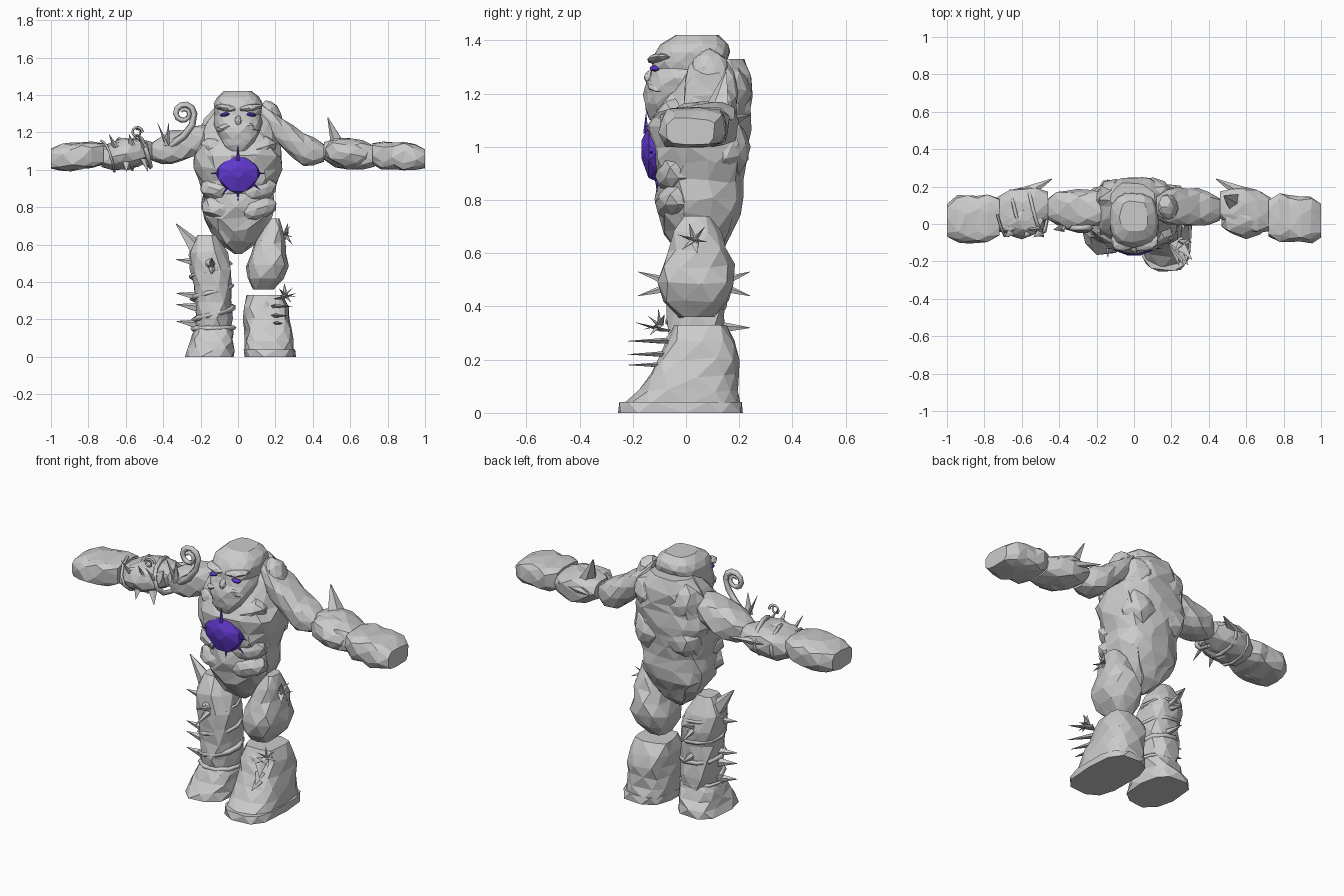
import bpy, bmesh, math, random
from mathutils import Vector, Matrix

random.seed(4)
cube = bpy.data.objects.get("Cube")
if cube:
    bpy.data.objects.remove(cube, do_unlink=True)


def material(name, rgb):
    mat = bpy.data.materials.new(name)
    mat.use_nodes = True
    mat.diffuse_color = (*rgb, 1)
    mat.node_tree.nodes["Principled BSDF"].inputs["Base Color"].default_value = (*rgb, 1)
    return mat


STONE = material("grey stone", (.6, .6, .6))
PURPLE = material("purple crystal", (.12, .04, .62))


def finish(bm, name, mat):
    bmesh.ops.recalc_face_normals(bm, faces=bm.faces)
    mesh = bpy.data.meshes.new(name)
    bm.to_mesh(mesh)
    bm.free()
    mesh.materials.append(mat)
    obj = bpy.data.objects.new(name, mesh)
    bpy.context.collection.objects.link(obj)


def sample(values, t):
    """Value at fraction t along evenly spaced keys."""
    f = t * (len(values) - 1)
    i = min(int(f), len(values) - 2)
    return values[i] + (values[i + 1] - values[i]) * (f - i)


def rock(name, axis, path, widths, depth, sides=10, power=.75, jitter=.009, mat=STONE, mirror=1):
    """Faceted rock: rings of the given widths, evenly spaced along the path.
    The second radius of a ring is its width times the depth ratio."""
    bm = bmesh.new()
    centres = [Vector(p) for p in path]
    rings = []
    last = len(widths) - 1
    for i, width in enumerate(widths):
        t = i / last
        ratio = sample(depth, t)
        slide = jitter if 0 < i < last else 0
        ring = []
        for k in range(sides):
            angle = math.tau * (k + i % 2 / 2) / sides + random.uniform(-jitter, jitter) * sides
            c, s = math.cos(angle), math.sin(angle)
            grow = width + random.uniform(-jitter, jitter) * min(1, width * sides)
            a = grow * math.copysign(abs(c) ** power, c)
            b = grow * ratio * math.copysign(abs(s) ** power, s)
            along = random.uniform(-slide, slide)
            offset = {"X": (along, a, b), "Y": (a, along, b), "Z": (a, b, along)}[axis]
            co = sample(centres, t) + Vector(offset)
            co.x *= mirror
            ring.append(bm.verts.new(co))
        rings.append(ring)
    for i, (low, high) in enumerate(zip(rings, rings[1:])):
        for k in range(sides):
            n = (k + 1) % sides
            if i % 2:
                bm.faces.new((low[k], low[n], high[n]))
                bm.faces.new((low[k], high[n], high[k]))
            else:
                bm.faces.new((low[k], low[n], high[k]))
                bm.faces.new((low[n], high[n], high[k]))
    bm.faces.new(rings[0])
    bm.faces.new(rings[-1])
    finish(bm, name, mat)


def lump(name, centre, size, tilt=0, mat=STONE, rough=.12):
    """Low-poly boulder."""
    bm = bmesh.new()
    bmesh.ops.create_icosphere(bm, subdivisions=2, radius=1)
    for v in bm.verts:
        v.co *= 1 + random.uniform(-rough, rough / 2)
    bm.transform(Matrix.Translation(centre) @ Matrix.Rotation(tilt, 4, "Y") @ Matrix.Diagonal((*size, 1)))
    finish(bm, name, mat)


def spike(name, base, tip, radius, mat=STONE, flat=1):
    """Cone from base to tip; a small flat value turns it into a leaf or blade."""
    start = Vector(base)
    reach = Vector(tip) - start
    bm = bmesh.new()
    bmesh.ops.create_cone(bm, cap_ends=True, segments=5, radius1=radius, radius2=radius / 20, depth=reach.length)
    turn = reach.to_track_quat("Z", "Y").to_matrix().to_4x4()
    bm.transform(Matrix.Translation(start + reach / 2) @ turn @ Matrix.Diagonal((1, flat, 1, 1)))
    finish(bm, name, mat)


def vine(name, points, radius):
    curve = bpy.data.curves.new(name, "CURVE")
    curve.dimensions = "3D"
    curve.bevel_depth = radius
    curve.bevel_resolution = 0
    curve.use_fill_caps = True
    spline = curve.splines.new("POLY")
    spline.points.add(len(points) - 1)
    for i, co in enumerate(points):
        spline.points[i].co = (*co, 1)
        spline.points[i].radius = 1 - i / len(points) / 2
    curve.materials.append(STONE)
    obj = bpy.data.objects.new(name, curve)
    bpy.context.collection.objects.link(obj)
    bpy.ops.object.select_all(action="DESELECT")
    obj.select_set(True)
    bpy.context.view_layer.objects.active = obj
    bpy.ops.object.convert(target="MESH")


def helix(start, end, radius, turns, shrink=0, squash=1):
    """Points winding round the line from start to end; with shrink they spiral inward."""
    a, b = Vector(start), Vector(end)
    axis = (b - a).normalized()
    u = axis.cross(Vector((0, 1, 0))).normalized() if abs(axis.y) < .9 else Vector((1, 0, 0))
    w = axis.cross(u)
    count = int(turns * 10)
    points = []
    for k in range(count + 1):
        t = k / count
        angle = math.tau * turns * t
        swing = u * math.cos(angle) * squash + w * math.sin(angle)
        points.append(a.lerp(b, t) + swing * radius * (1 - shrink * t))
    return points


def flower(name, centre, outward, size):
    """Ring of petals opening outward."""
    out = Vector(outward).normalized()
    u = out.orthogonal().normalized()
    w = out.cross(u)
    for k in range(6):
        angle = math.tau * k / 6
        reach = u * math.cos(angle) + w * math.sin(angle) + out / 2
        spike(f"{name}_petal_{k}", centre, Vector(centre) + reach * size, size / 3, flat=.3)


# Torso and head
rock("torso", "Z", [(0, .05, .55), (0, .05, .81), (0, .05, 1.07), (0, .12, 1.33)],
     [.02, .1, .15, .18, .195, .19, .21, .23, .235, .22, .2, .175, .12], [.85, .8], sides=16, jitter=.012)
rock("head", "Z", [(0, -.08, 1.1), (0, 0, 1.26), (0, .04, 1.42)],
     [.05, .08, .1, .115, .125, .13, .125, .13, .13, .115, .075], [1.1, 1.1], sides=14, jitter=.004)
lump("nose", (0, -.13, 1.26), (.02, .03, .03))
for side, label in ((1, "left"), (-1, "right")):
    lump(label + "_eye", (side * .07, -.115, 1.295), (.027, .022, .011), side * .15, PURPLE, rough=0)
    lump(label + "_brow", (side * .06, -.09, 1.33), (.07, .06, .02), side * -.15)
    lump(label + "_moustache", (side * .05, -.1, 1.235), (.07, .05, .03), side * .4)
    for level, height in enumerate((.79, .89, 1.11)):
        lump(f"{label}_chest_plate_{level}", (side * .1, -.03, height), (.11, .09, .07), side * -.3)
    for level, height in enumerate((1, 1.2)):
        lump(f"{label}_back_plate_{level}", (side * .1, .15, height), (.11, .095, .12), side * -.2)

# Chest crystal with cracks running out of it
rock("chest_crystal", "Y", [(0, -.11, .98), (0, -.14, .98), (0, -.168, .99)], [.12, .115, .035], [.92, .9],
     sides=8, power=1.25, jitter=.002, mat=PURPLE)
for k, angle in enumerate((0, .25, .5, .65, .75, .9)):
    ray = Vector((math.cos(math.tau * angle), 0, math.sin(math.tau * angle)))
    base = Vector((0, -.13 - ray.z / 50, .98))
    spike(f"crystal_crack_{k}", base + ray * .07, base + ray * .15, .011, PURPLE)

# Arms
shoulder_widths = [.06, .09, .1, .105, .105, .09, .06]
rock("left_upper_arm", "X", [(.12, .09, 1.3), (.23, .09, 1.2), (.35, .09, 1.11), (.46, .08, 1.09)],
     shoulder_widths, [.9, .8], sides=9)
lump("left_shoulder_crest", (.185, .09, 1.28), (.05, .07, .1), -.4)
rock("right_upper_arm", "X", [(.14, .08, 1.18), (.3, .08, 1.13), (.46, .08, 1.1)],
     shoulder_widths, [.9, .8], sides=9, mirror=-1)
for side, label in ((1, "left"), (-1, "right")):
    rock(label + "_forearm", "X", [(.46, .1, 1.1), (.73, .05, 1.07)], [.07, .11, .125, .12, .09], [.7, .65],
         sides=9, mirror=side)
    rock(label + "_fist", "X", [(.72, .035, 1.085), (1, .02, 1.06)], [.1, .13, .125, .13, .125, .09], [.58, .58],
         power=.6, mirror=side)
    lump(label + "_thumb", (side * .85, -.03, 1.05), (.1, .06, .05), side * .2)
    lump(label + "_elbow_plate", (side * .6, .02, 1.085), (.14, .1, .085), side * .2)
    spike(label + "_elbow_blade", (side * .66, .12, 1.09), (side * .44, .24, 1.12), .06, flat=.6)
spike("left_forearm_blade", (.55, .11, 1.1), (.48, .15, 1.28), .07, flat=.6)

# Curling vine and leaves on the right shoulder and forearm
stem = [(-.36, -.01, 1.13), (-.29, -.03, 1.18), (-.245, -.03, 1.24)]
vine("shoulder_curl", stem + helix((-.29, -.02, 1.3), (-.29, -.03, 1.3), .055, 1.4, shrink=.65), .02)
for tip in (-.43, -.37):
    spike("shoulder_leaf", (-.38, -.02, 1.13), (tip, -.03, 1.25), .025, flat=.4)
vine("forearm_vine", helix((-.48, .08, 1.1), (-.72, .05, 1.07), .125, 2.5, squash=.68), .014)
vine("forearm_curl", helix((-.54, -.02, 1.2), (-.54, -.04, 1.2), .03, 1.3, shrink=.5), .008)
for k in range(5):
    base = Vector((-.48 - k / 25, -.03, 1.09))
    reach = Vector((random.uniform(-.06, .06), -.04, .1 * (-1) ** k))
    spike(f"forearm_leaf_{k}", base + reach / 3, base + reach, .025, flat=.4)

# Right leg: one rock column on a broad foot, wrapped in thorns
rock("right_leg", "Z", [(.13, .04, .12), (.14, .04, .38), (.17, .04, .65)],
     [.09, .1, .1, .1, .11, .1, .05], [1.15, 1.05], sides=9, mirror=-1)
rock("right_foot", "Z", [(.15, .02, 0), (.13, .04, .17)], [.13, .125, .115, .11, .09], [1.45, 1.1], mirror=-1)
vine("ankle_band", helix((-.13, .04, .15), (-.13, .04, .16), .11, 1), .016)
vine("leg_vine", helix((-.13, .04, .2), (-.15, .04, .55), .11, 3), .016)
spike("hip_thorn", (-.19, .04, .54), (-.33, .04, .71), .06)
lump("knee_knot", (-.15, -.07, .5), (.025, .025, .025))
for k, height in enumerate((.19, .28, .34, .52)):
    spike(f"outer_thorn_{k}", (-.2, .02, height - .02), (-.33, .01, height), .03)
for height in (.44, .53):
    for way, label in ((-1, "front"), (1, "back")):
        spike(f"{label}_thorn", (-.14, .04 + way * .07, .48), (-.14, .03 + way * .21, height), .025)
spike("calf_thorn", (-.13, .12, .32), (-.14, .24, .32), .025)

# Left leg: floating thigh above a heavy boot
rock("left_thigh", "Z", [(.135, .04, .36), (.165, .04, .55), (.19, .04, .74)],
     [.06, .1, .11, .1, .08, .06, .03], [1.1, 1.6], sides=9)
rock("left_boot", "Z", [(.17, -.01, .03), (.16, .045, .17), (.145, .05, .33)],
     [.135, .13, .125, .125, .12, .1], [1.6, .95], sides=11, power=.65)
rock("left_boot_sole", "Z", [(.172, -.02, 0), (.17, -.02, .04)], [.14, .138], [1.68, 1.68], sides=11, power=.65, jitter=.002)
lump("boot_front_plate", (.13, -.03, .25), (.07, .05, .08))
for k, height in enumerate((.18, .22, .27)):
    spike(f"boot_thorn_{k}", (.2, -.08, height), (.24 + k / 40, -.22, height), .03, flat=.4)
flower("boot_flower", (.25, -.1, .33), (.4, -.5, .3), .055)
spike("boot_leaf", (.22, -.08, .31), (.31, -.19, .34), .04, flat=.15)
vine("thigh_vine", [(.2, .03, .58), (.24, .04, .62), (.26, .04, .65)], .011)
flower("thigh_flower", (.25, .03, .65), (1, -.1, .2), .06)
